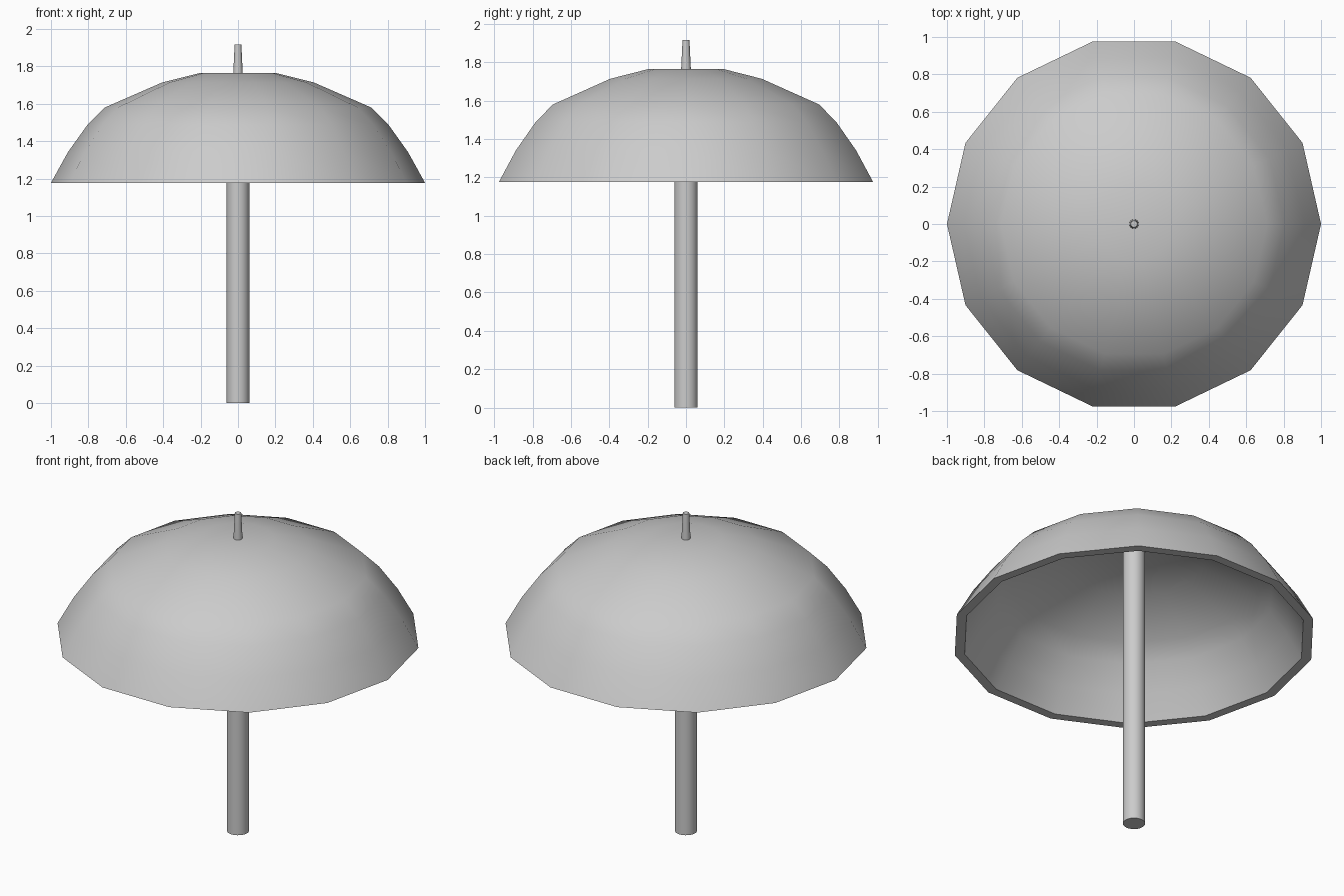
import bpy, bmesh, math

if "Cube" in bpy.data.objects:
    bpy.data.objects.remove(bpy.data.objects["Cube"])


def lathe(name, profile, sides, angle=40, closed=False):
    """Spin (radius, z) rings around z; cap the ends, or join them if they
    form a shell whose first and last rings are both near the axis."""
    bm = bmesh.new()
    rings = []
    for r, z in profile:
        rings.append([bm.verts.new((r * math.cos(2 * math.pi * i / sides),
                                    r * math.sin(2 * math.pi * i / sides), z))
                      for i in range(sides)])
    for a, b in zip(rings, rings[1:]):
        for i in range(sides):
            j = (i + 1) % sides
            bm.faces.new((a[i], a[j], b[j], b[i]))
    bm.faces.new(rings[0])
    bm.faces.new(rings[-1])
    bmesh.ops.recalc_face_normals(bm, faces=bm.faces)
    mesh = bpy.data.meshes.new(name)
    bm.to_mesh(mesh)
    bm.free()
    obj = bpy.data.objects.new(name, mesh)
    bpy.context.collection.objects.link(obj)
    bpy.ops.object.select_all(action='DESELECT')
    obj.select_set(True)
    bpy.context.view_layer.objects.active = obj
    bpy.ops.object.shade_smooth_by_angle(angle=math.radians(angle))
    return obj


# Canopy: 14-sided dome, outer skin down to the rim, then the inner skin back up
outer = [(0.20, 1.765), (0.405, 1.714), (0.712, 1.58), (0.805, 1.487),
         (0.91, 1.34), (1.0, 1.177)]
inner = [(0.945, 1.177), (0.865, 1.315), (0.77, 1.452), (0.685, 1.537),
         (0.39, 1.668), (0.19, 1.717)]
lathe("canopy", outer + inner, 14)

# Pole: runs from the ground up into the dome
lathe("pole", [(0.061, 0.0), (0.061, 1.74)], 24)

# Tip: small tapered spike on top
lathe("tip", [(0.025, 1.74), (0.025, 1.77), (0.018, 1.917)], 16)
